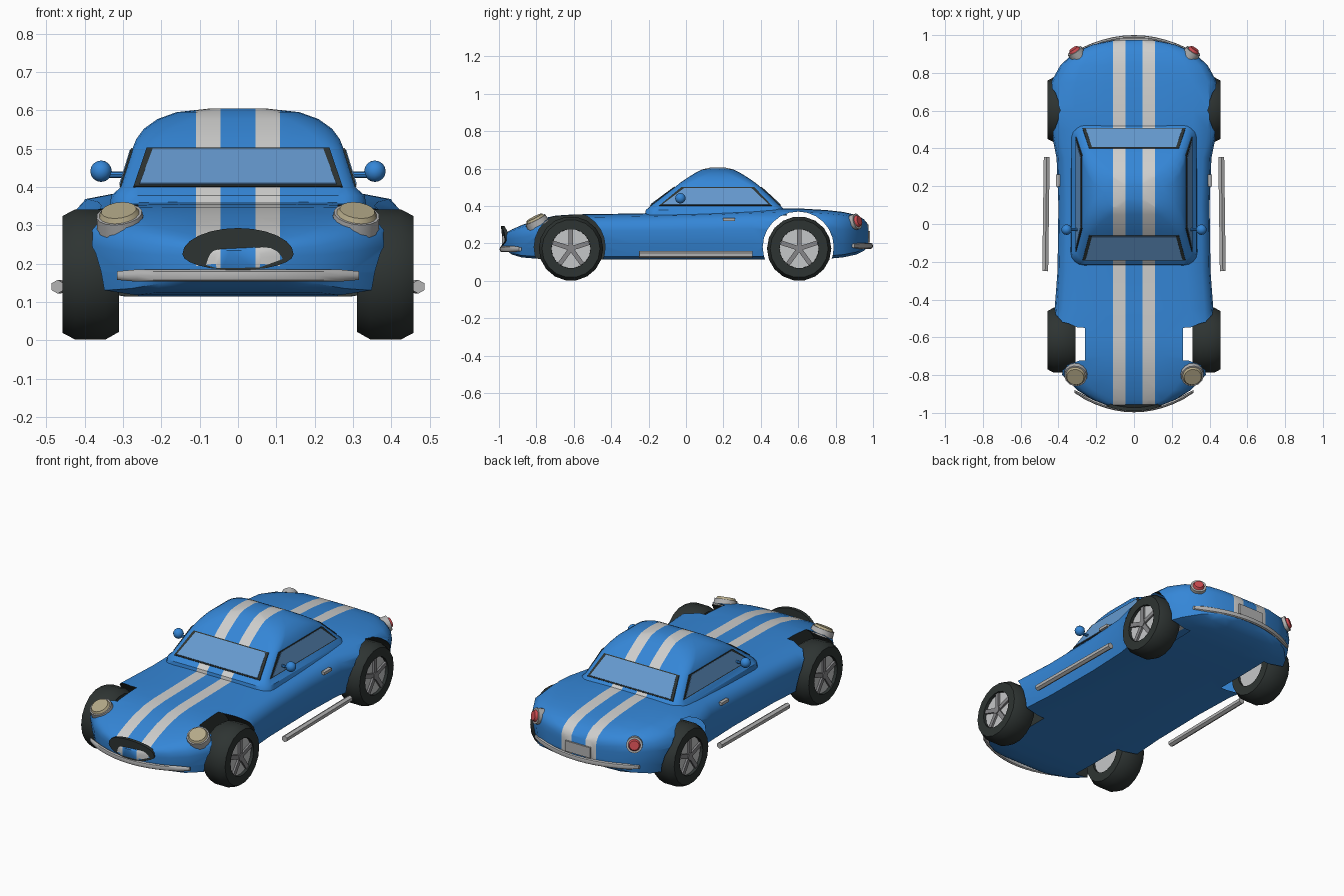
import bpy, bmesh, math
from mathutils import Vector, Matrix

if "Cube" in bpy.data.objects:
    bpy.data.objects.remove(bpy.data.objects["Cube"], do_unlink=True)


def material(name, *rgb):
    m = bpy.data.materials.new(name)
    m.use_nodes = True
    m.diffuse_color = (*rgb, 1)
    bsdf = next(n for n in m.node_tree.nodes if n.type == 'BSDF_PRINCIPLED')
    bsdf.inputs["Base Color"].default_value = (*rgb, 1)
    return m


BLUE = material("blue paint", .035, .24, .68)
WHITE = material("stripe white", .62, .62, .61)
BLACK = material("black rubber", .027, .034, .032)
CHROME = material("chrome grey", .45, .45, .45)
RIM = material("rim silver", .56, .57, .58)
SPOKE = material("spoke grey", .24, .24, .25)
GLASS = material("window glass", .13, .32, .62)
LENS = material("lamp cream", .46, .4, .25)
RED = material("lamp red", .6, .07, .08)


def finish(name, bm, *mats, angle=40):
    bmesh.ops.recalc_face_normals(bm, faces=bm.faces)
    mesh = bpy.data.meshes.new(name)
    bm.to_mesh(mesh)
    bm.free()
    ob = bpy.data.objects.new(name, mesh)
    bpy.context.collection.objects.link(ob)
    for m in mats:
        mesh.materials.append(m)
    if angle:
        bpy.ops.object.select_all(action='DESELECT')
        ob.select_set(True)
        bpy.context.view_layer.objects.active = ob
        bpy.ops.object.shade_smooth_by_angle(angle=math.radians(angle))
    return ob


def loft(rings, closed=False):
    """Skin a list of equal rings; closed joins the last to the first."""
    bm = bmesh.new()
    rows = [[bm.verts.new(p) for p in ring] for ring in rings]
    pairs = list(zip(rows, rows[1:])) + ([(rows[-1], rows[0])] if closed else [])
    for a, b in pairs:
        for i in range(len(a)):
            j = (i + 1) % len(a)
            bm.faces.new((a[i], a[j], b[j], b[i]))
    if not closed:
        bm.faces.new(rows[0])
        bm.faces.new(rows[-1])
    return bm


def rod(name, mat, a, b, r, n=16, r2=None):
    a, b = Vector(a), Vector(b)
    d = b - a
    place = Matrix.Translation((a + b) / 2) @ d.to_track_quat('Z', 'Y').to_matrix().to_4x4()
    bm = bmesh.new()
    bmesh.ops.create_cone(bm, cap_ends=True, segments=n, radius1=r,
                          radius2=r if r2 is None else r2, depth=d.length, matrix=place)
    return finish(name, bm, mat)


def box(name, mat, centre, size, turn=None):
    bm = bmesh.new()
    place = Matrix.Translation(centre) @ (turn or Matrix()) @ Matrix.Diagonal((*size, 1))
    bmesh.ops.create_cube(bm, size=1, matrix=place)
    return finish(name, bm, mat, angle=0)


def paint_stripes(bm):
    """Cut the mesh along the stripe edges and mark the faces between them."""
    for x in (-.11, -.045, .045, .11):
        bmesh.ops.bisect_plane(bm, geom=bm.verts[:] + bm.edges[:] + bm.faces[:],
                               plane_co=(x, 0, 0), plane_no=(1, 0, 0))
    for f in bm.faces:
        c = f.calc_center_median()
        if .045 < abs(c.x) < .11 and c.z > .2:
            f.material_index = 1


# Body shell: station y, half width, top, bottom
stations = [
    (-.985, .06, .235, .185), (-.965, .13, .255, .165), (-.93, .22, .275, .14),
    (-.88, .30, .297, .125), (-.8, .38, .325, .118), (-.7, .415, .348, .115),
    (-.6, .43, .355, .115), (-.45, .42, .357, .115), (-.25, .405, .36, .115),
    (.1, .4, .37, .115), (.35, .41, .38, .115), (.5, .44, .387, .115),
    (.6, .45, .387, .115), (.75, .44, .378, .117), (.84, .39, .368, .125),
    (.91, .315, .352, .14), (.95, .22, .33, .16), (.975, .1, .3, .18)]
half = [(.7, 0), (.93, .06), (.97, .3), (1, .62), (.98, .8), (.89, .93), (.7, .99), (.35, 1)]
section = half + [(-u, v) for u, v in reversed(half)]
bm = loft([[(u * w, y, lo + v * (hi - lo)) for u, v in section]
           for y, w, hi, lo in stations])
paint_stripes(bm)
body = finish("body", bm, BLUE, WHITE, BLACK, angle=0)

# Wheel arches cut from the body
cutters = []
for s in (-1, 1):
    for y in (-.622, .6):
        c = rod("arch_cutter", BLUE, (s * .26, y, .18), (s * .6, y, .18), .19, 24)
        c.data.materials.append(WHITE)
        c.data.materials.append(BLACK)
        for f in c.data.polygons:
            f.material_index = 2
        c.hide_render = True
        mod = body.modifiers.new("arch", 'BOOLEAN')
        mod.operation = 'DIFFERENCE'
        mod.solver = 'EXACT'
        mod.object = c
        cutters.append(c)
bpy.context.view_layer.update()
bm = bmesh.new()
bm.from_object(body, bpy.context.evaluated_depsgraph_get())
# Rear wells stay open towards the front
open_faces = [f for f in bm.faces if f.material_index == 2
              and 0 < f.calc_center_median().y < .65]
bmesh.ops.delete(bm, geom=open_faces, context='FACES')
bpy.data.objects.remove(body, do_unlink=True)
for c in cutters:
    bpy.data.objects.remove(c, do_unlink=True)
finish("body", bm, BLUE, WHITE, BLACK)


# Cabin: stacked rounded rectangles
def rounded(hx, y0, y1, r, z):
    cy, hy = (y0 + y1) / 2, (y1 - y0) / 2
    ring = []
    for k, (sx, sy) in enumerate(((1, 1), (-1, 1), (-1, -1), (1, -1))):
        for i in range(5):
            a = math.pi / 2 * (k + i / 4)
            ring.append((sx * (hx - r) + r * math.cos(a),
                         cy + sy * (hy - r) + r * math.sin(a), z))
    return ring


bm = loft([rounded(*a) for a in (
    (.335, -.22, .54, .07, .35), (.33, -.215, .53, .07, .378), (.305, -.19, .505, .045, .4),
    (.275, -.06, .4, .045, .5), (.265, -.03, .37, .06, .525), (.245, .01, .33, .07, .552),
    (.21, .05, .29, .08, .577), (.16, .085, .255, .08, .595), (.07, .13, .21, .035, .605))])
paint_stripes(bm)
finish("cabin", bm, BLUE, WHITE, angle=35)


# Windows: dark frame plate with a glass plate on it
def plate(name, mat, corners, lift, centre):
    c = [Vector(p) for p in corners]
    n = (c[1] - c[0]).cross(c[3] - c[0]).normalized()
    if n.dot(sum(c, Vector()) / 4 - centre) < 0:
        n = -n
    bm = loft([[p - n * .002 for p in c], [p + n * lift for p in c]])
    finish(name, bm, mat, angle=0)


def window(name, corners):
    plate(name + "_frame", BLACK, corners, .004, Vector((0, .16, .4)))
    mid = sum((Vector(p) for p in corners), Vector()) / 4
    inner = []
    for p in corners:
        d = Vector(p) - mid
        flat = Vector((d.x, d.y, 0))
        inner.append(mid + d * .9 + flat.normalized() * (.1 * flat.length - .016))
    plate(name + "_glass", GLASS, inner, .006, Vector((0, .16, .4)))


window("windshield", [(-.272, -.19, .4), (.272, -.19, .4), (.238, -.06, .5), (-.238, -.06, .5)])
window("rear_window", [(-.272, .505, .4), (.272, .505, .4), (.238, .4, .5), (-.238, .4, .5)])
for s, side in ((-1, "right"), (1, "left")):
    window(side + "_window", [(s * .305, -.145, .4), (s * .305, .46, .4),
                              (s * .275, .365, .5), (s * .275, -.025, .5)])

# Wheels
for s, side in ((-1, "right"), (1, "left")):
    for y, end in ((-.615, "front"), (.605, "rear")):
        name = side + "_" + end
        outline = [(.31, .1), (.31, .152), (.345, .172), (.425, .172), (.457, .155), (.457, .105)]
        turns = [2 * math.pi * i / 18 for i in range(18)]
        tyre = loft([[(s * x, y + r * math.cos(a), .172 + r * math.sin(a)) for a in turns]
                     for x, r in outline], closed=True)
        finish(name + "_tyre", tyre, BLACK)
        rod(name + "_rim", RIM, (s * .325, y, .172), (s * .44, y, .172), .106, 18)
        rod(name + "_hub", SPOKE, (s * .43, y, .172), (s * .455, y, .172), .022, 10)
        for i in range(5):
            turn = Matrix.Rotation(2 * math.pi * i / 5, 4, 'X')
            offset = turn @ Vector((0, 0, .055))
            box(name + "_spoke", SPOKE, Vector((s * .444, y, .172)) + offset,
                (.014, .024, .095), turn)

# Parts on both sides
for s, side in ((-1, "right"), (1, "left")):
    head, aim = Vector((s * .308, -.8, .318)), Vector((s * .12, -.45, .88)).normalized()
    rod(side + "_headlight_ring", CHROME, head - aim * .025, head + aim * .012, .064, 16, .06)
    rod(side + "_headlight_lens", LENS, head + aim * .01, head + aim * .024, .054, 16, .046)
    tail, aim = Vector((s * .308, .907, .315)), Vector((s * .5, .8, .25)).normalized()
    rod(side + "_taillight_ring", CHROME, tail - aim * .03, tail + aim * .012, .043)
    rod(side + "_taillight_lens", RED, tail + aim * .01, tail + aim * .026, .033, 16, .025)
    rod(side + "_side_pipe", CHROME, (s * .47, -.25, .14), (s * .462, .355, .14), .018, 6)
    box(side + "_door_handle", CHROME, (s * .402, .23, .328), (.02, .065, .016))
    rod(side + "_mirror_stalk", BLUE, (s * .27, -.03, .432), (s * .345, -.03, .432), .008, 8)
    bm = bmesh.new()
    bmesh.ops.create_uvsphere(bm, u_segments=12, v_segments=8, radius=.028,
                              matrix=Matrix.Translation((s * .357, -.03, .441)))
    finish(side + "_mirror", bm, BLUE)


# Bumpers: an oval section swept along a bow
def bumper(name, y, bend, hx, z):
    rings = []
    for i in range(13):
        x = hx * (i / 6 - 1)
        thick = .7 if i in (0, 12) else 1
        rings.append([(x, y + bend * (x / hx) ** 2 + .011 * thick * math.cos(a),
                       z + .016 * thick * math.sin(a))
                      for a in (math.pi * k / 4 for k in range(8))])
    finish(name, loft(rings), CHROME)


bumper("front_bumper", -.986, .1, .315, .169)
bumper("rear_bumper", .989, -.095, .33, .187)

# Grille mouth bowed around the nose, and the rear plate
mouth = [(.145 * math.cos(a), .225 + (.068 if math.sin(a) > 0 else .042) * math.sin(a))
         for a in (2 * math.pi * k / 24 for k in range(24))]
finish("grille", loft([[(x, y + 1.2 * x * x, z) for x, z in mouth]
                       for y in (-.991, -.972)]), BLACK)
box("rear_plate", CHROME, (0, .976, .235), (.16, .016, .06))
